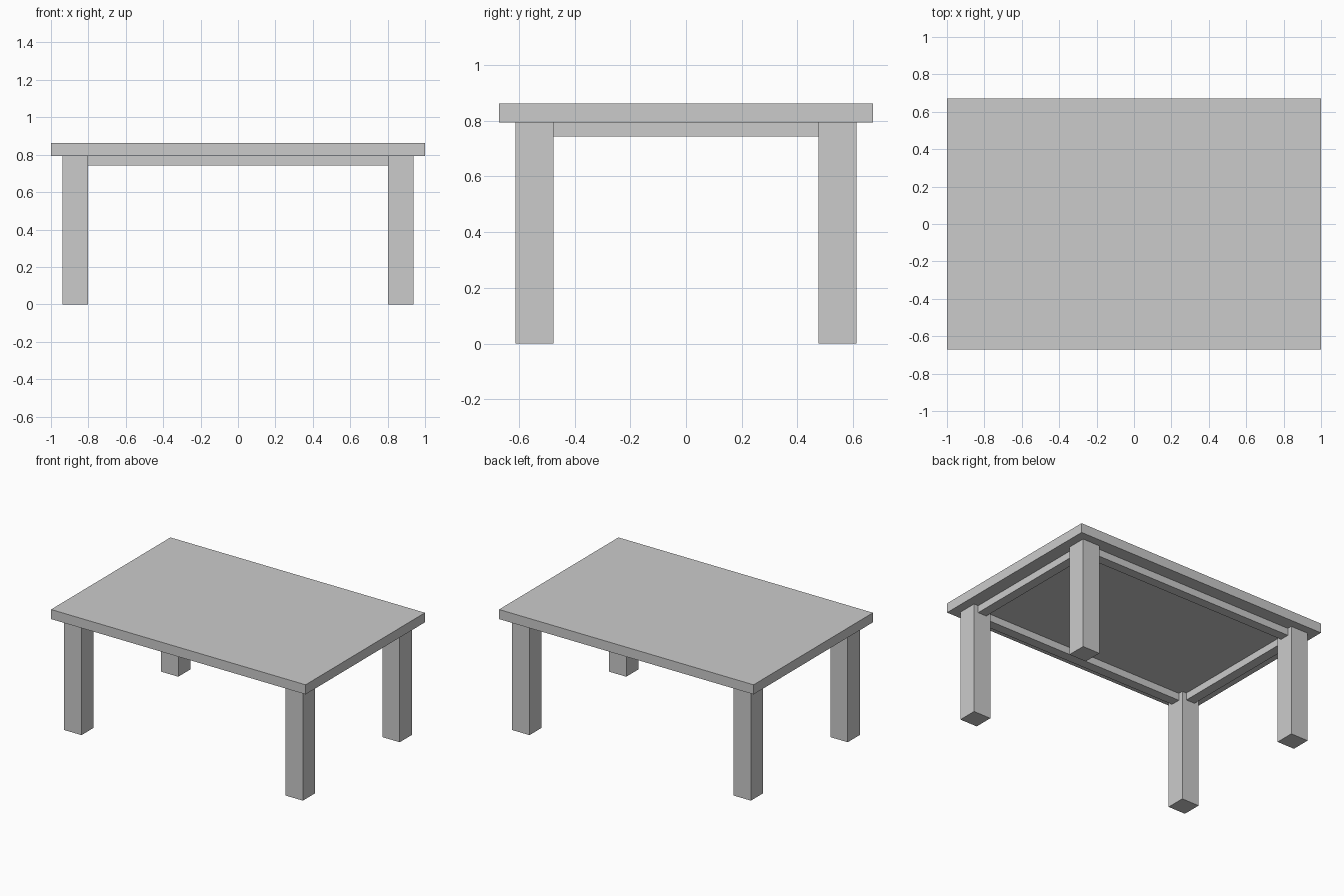
import bpy

if "Cube" in bpy.data.objects:
    bpy.data.objects.remove(bpy.data.objects["Cube"])

TOP_Z, UNDER_Z, APRON_Z = 0.862, 0.794, 0.743
LEG_X, LEG_Y, LEG_W = 0.87, 0.543, 0.136
APRON_T = 0.068


def box(name, x, y, z):
    """Add a box spanning the given (min, max) ranges."""
    spans = (x, y, z)
    bpy.ops.mesh.primitive_cube_add(size=1, location=[(a + b) / 2 for a, b in spans])
    ob = bpy.context.object
    ob.name = name
    ob.scale = [b - a for a, b in spans]
    bpy.ops.object.transform_apply(location=False, rotation=False, scale=True)
    return ob


def around(c, w):
    return (c - w / 2, c + w / 2)


# Table top
box("table_top", (-1, 1), (-0.67, 0.67), (UNDER_Z, TOP_Z))

# Four square legs
for sy, depth in ((-1, "front"), (1, "back")):
    for sx, side in ((-1, "left"), (1, "right")):
        box(f"{depth}_{side}_leg", around(sx * LEG_X, LEG_W),
            around(sy * LEG_Y, LEG_W), (0, UNDER_Z))

# Apron rails running between the legs
inner_x, inner_y = LEG_X - LEG_W / 2, LEG_Y - LEG_W / 2
for s, name in ((-1, "front_apron"), (1, "back_apron")):
    box(name, (-inner_x, inner_x), around(s * LEG_Y, APRON_T), (APRON_Z, UNDER_Z))
for s, name in ((-1, "left_apron"), (1, "right_apron")):
    box(name, around(s * LEG_X, APRON_T), (-inner_y, inner_y), (APRON_Z, UNDER_Z))
